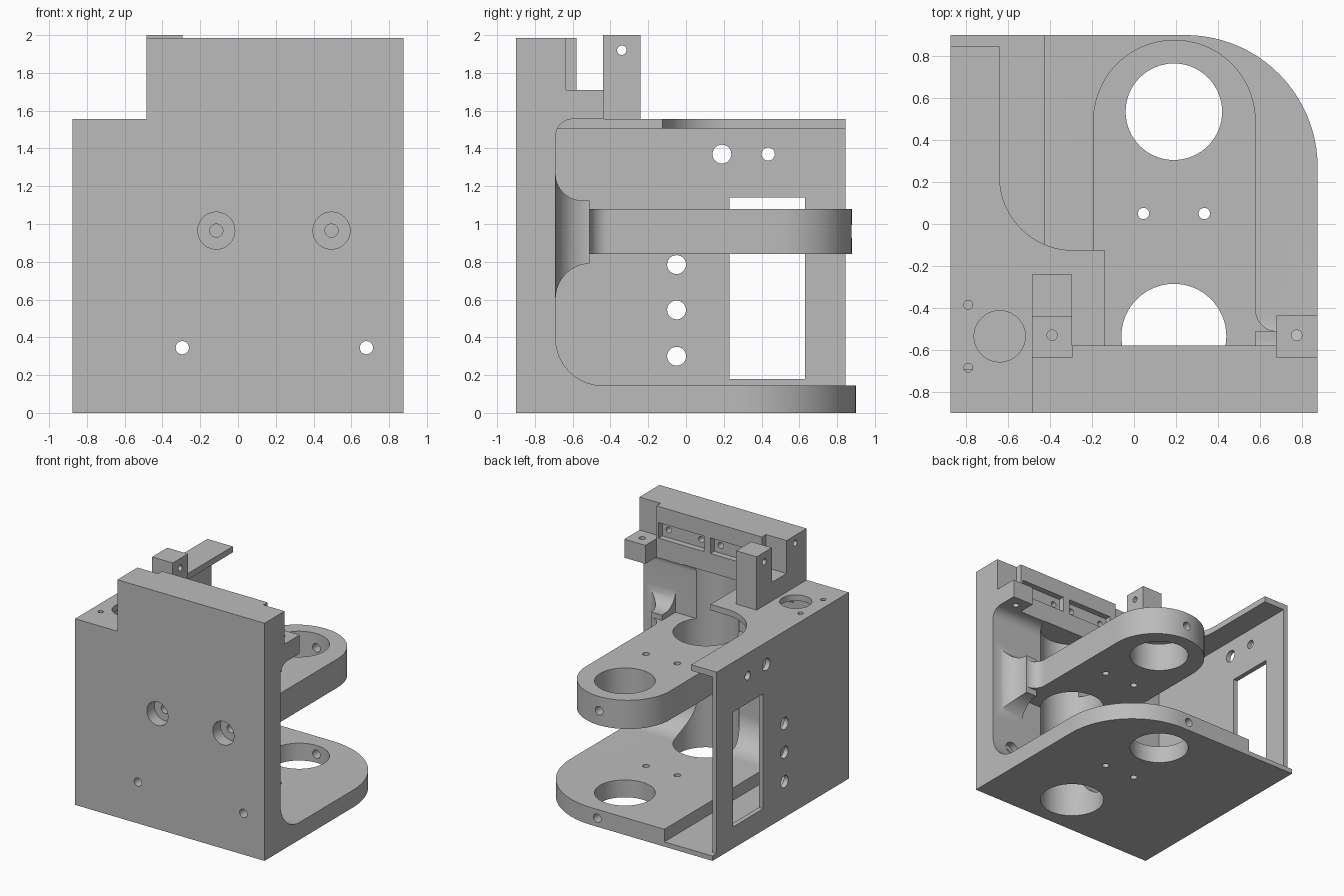
import bpy, bmesh
from math import sin, cos, radians, pi
from mathutils import Vector

if "Cube" in bpy.data.objects:
    bpy.data.objects.remove(bpy.data.objects["Cube"])

grey = bpy.data.materials.new("plain_grey")
grey.diffuse_color = (0.5, 0.5, 0.5, 1)
grey.use_nodes = True
grey.node_tree.nodes["Principled BSDF"].inputs["Base Color"].default_value = grey.diffuse_color


def arc(cx, cy, r, a0, a1, n=16):
    return [(cx + r * cos(radians(a0 + (a1 - a0) * i / n)),
             cy + r * sin(radians(a0 + (a1 - a0) * i / n))) for i in range(n + 1)]


def prism(name, pts, axis, lo, hi):
    """Extrude a 2D profile along an axis; x takes (y,z), y takes (x,z), z takes (x,y)."""
    place = {'x': lambda p, h: (h, p[0], p[1]),
             'y': lambda p, h: (p[0], h, p[1]),
             'z': lambda p, h: (p[0], p[1], h)}[axis]
    bm = bmesh.new()
    face = bm.faces.new([bm.verts.new(place(p, lo)) for p in pts])
    out = bmesh.ops.extrude_face_region(bm, geom=[face])
    move = Vector(place((0, 0), hi - lo))
    bmesh.ops.translate(bm, vec=move, verts=[g for g in out['geom'] if isinstance(g, bmesh.types.BMVert)])
    bmesh.ops.recalc_face_normals(bm, faces=bm.faces)
    me = bpy.data.meshes.new(name)
    bm.to_mesh(me)
    bm.free()
    ob = bpy.data.objects.new(name, me)
    bpy.context.collection.objects.link(ob)
    return ob


def box(name, x0, x1, y0, y1, z0, z1):
    return prism(name, [(x0, y0), (x1, y0), (x1, y1), (x0, y1)], 'z', z0, z1)


def rod(axis, a, b, r, lo, hi):
    n = 64 if r > 0.08 else 28
    return prism("hole", arc(a, b, r, 0, 360, n)[:-1], axis, lo, hi)


def combine(target, other, op):
    """Apply a boolean and discard the second solid."""
    mod = target.modifiers.new("bool", 'BOOLEAN')
    mod.operation, mod.solver, mod.object = op, 'EXACT', other
    bpy.context.view_layer.update()
    me = bpy.data.meshes.new_from_object(target.evaluated_get(bpy.context.evaluated_depsgraph_get()))
    target.modifiers.clear()
    target.data = me
    bpy.data.objects.remove(other)


# Base plate with one large rounded corner and a thin strip at the left
body = prism("bracket_body", [(-.875, -.9), (.875, -.9)] + arc(.245, .27, .63, 0, 90, 32)
             + [(-.875, .9)], 'z', 0, .145)
combine(body, box("strip_cut", -1, -.43, -.69, 1, .04, .3), 'DIFFERENCE')

# Front wall, its lower fillet and the thicker upper beam
parts = [
    box("front_wall", -.875, .875, -.9, -.69, 0, 1.555),
    prism("lower_fillet", [(-.72, .1), (-.44, .1)] + arc(-.44, .395, .25, 270, 180)
          + [(-.72, .395)], 'x', -.43, .875),
    prism("upper_beam", [(-.9, 1.4), (-.7, 1.4), (-.7, 1.465)] + arc(-.6, 1.465, .09, 180, 90)
          + [(-.58, 1.555), (-.58, 1.985), (-.9, 1.985)], 'x', -.485, .875),
]
for p in parts:
    combine(body, p, 'UNION')
# Set back both ends of the beam behind the tabs
for x0, x1 in ((-.6, -.295), (.68, 1)):
    combine(body, box("beam_step", x0, x1, -.635, -.5, 1.56, 2.1), 'DIFFERENCE')

# Left wall, top plate, tabs
parts = [
    box("left_wall", -.875, -.835, -.8, .845, 0, 1.555),
    prism("top_plate", [(-.875, -.8), (-.14, -.8), (-.14, -.125)]
          + arc(-.29, .225, .35, 270, 180, 24) + [(-.64, .845), (-.875, .845)], 'z', 1.505, 1.555),
    prism("left_tab", [(-.7, 1.53), (-.24, 1.53), (-.24, 2), (-.44, 2), (-.44, 1.71),
                       (-.7, 1.71)], 'x', -.485, -.295),
    box("right_tab", .68, .875, -.7, -.435, 1.555, 1.71),
]
for p in parts:
    combine(body, p, 'UNION')

# Middle arm with a rounded end and flared root
combine(body, prism("arm", [(-.295, -.75), (.68, -.75)] + arc(.68, -.41, .1, 270, 180, 10)
                    + arc(.1925, .49, .3875, 0, 180, 40) + arc(-.295, -.41, .1, 0, -90, 10),
                    'z', .84, 1.08), 'UNION')
for s in (1, -1):
    flare = prism("flare", [(-.75, .605)] + arc(-.505, .605, .185, 180, 90)
                  + [(-.505, 1.125)] + arc(-.55, 1.265, .14, 270, 180) + [(-.75, 1.265)],
                  'x', *sorted((.1925 + s * .3875, .1925 + s * .667)))
    plan = [(.3875, -.8), (.3875, -.51)] + arc(.667, -.51, .18, 180, 270) + [(.667, -.8)]
    plan = [(.1925 + s * x, y) for x, y in plan]
    combine(flare, prism("flare_plan", plan, 'z', .3, 1.5), 'INTERSECT')
    combine(body, flare, 'UNION')

# Large bores and small vertical holes through arm and base
cuts = [rod('z', .19, -.535, .25, -.1, 1.56), rod('z', .19, .535, .23, -.1, 1.3)]
cuts += [rod('z', x, .05, .027, -.1, 1.3) for x in (.045, .335)]
# Set-screw holes in the rounded ends
cuts += [rod('y', .19, z, .035, .65, 1) for z in (.0725, .96)]
# Motor opening with four fixing holes in the top plate
cuts += [rod('z', -.64, -.535, .122, 1.45, 1.6)]
cuts += [rod('z', -.64 + dx, -.535 + dy, .021, 1.45, 1.6) for dx in (-.15, .15) for dy in (-.15, .15)
         if dx < 0]
cuts += [rod('z', -.49, -.535 + dy, .021, 1.45, 1.553) for dy in (-.15, .15)]
# Front holes: counterbored pair and plain pair with rear recess
for x in (-.115, .495):
    cuts += [rod('y', x, .965, .098, -1, -.8), rod('y', x, .965, .035, -.81, -.55)]
for x in (-.295, .68):
    cuts += [rod('y', x, .345, .035, -1, -.4), rod('y', x, .345, .065, -.75, -.4)]
# Window and round holes in the left wall
cuts += [box("window", -1, -.8, .23, .63, .18, 1.14)]
cuts += [rod('x', y, z, r, -1, -.8) for y, z, r in
         ((-.05, .3, .05), (-.05, .545, .05), (-.05, .785, .05), (.19, 1.37, .05), (.435, 1.37, .035))]
# Tab holes
cuts += [rod('x', -.34, 1.92, .025, -.6, -.2), rod('x', -.75, 1.92, .025, -.6, -.4)]
cuts += [rod('z', -.39, -.53, .025, 1.6, 1.8), rod('z', .775, -.53, .025, 1.4, 1.8)]
# Two shallow pockets in the beam, each with two small blind holes
for x0, x1 in ((-.24, .18), (.24, .66)):
    cuts += [box("pocket", x0, x1, -.63, -.5, 1.72, 1.85)]
    cuts += [rod('y', x, 1.785, .025, -.75, -.6) for x in (x0 + .06, x1 - .06)]
for c in cuts:
    combine(body, c, 'DIFFERENCE')

# Finish
body.data.materials.clear()
body.data.materials.append(grey)
for f in body.data.polygons:
    f.material_index = 0
bpy.context.view_layer.objects.active = body
body.select_set(True)
bpy.ops.object.shade_smooth_by_angle(angle=radians(30))
